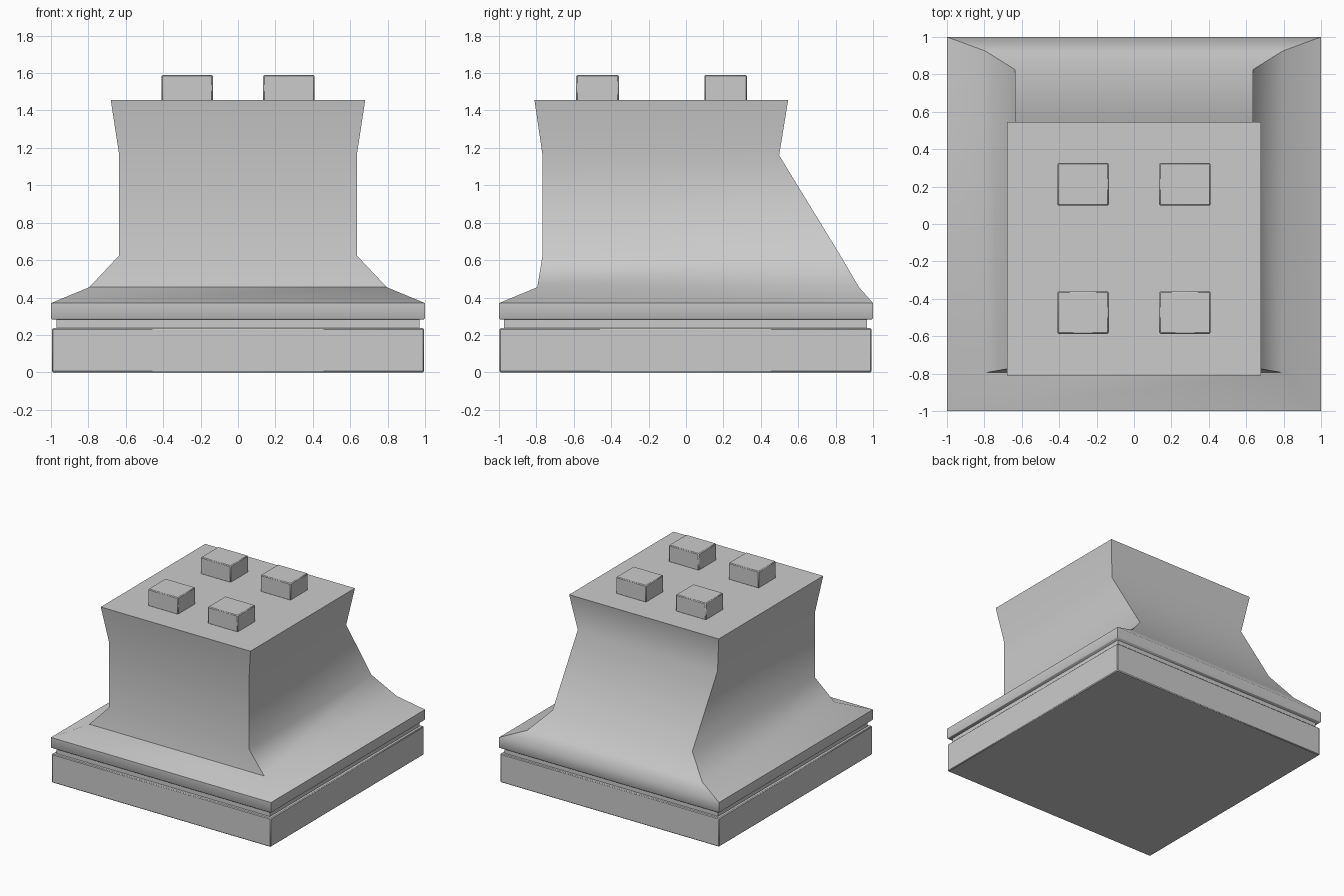
import bpy, bmesh
from math import radians

if "Cube" in bpy.data.objects:
    bpy.data.objects.remove(bpy.data.objects["Cube"])


def loft(name, rings, bevel=0.0):
    """Stack of rectangles (half width, front y, back y, z), capped at both ends."""
    bm = bmesh.new()
    loops = [[bm.verts.new(p) for p in
              ((-w, f, z), (w, f, z), (w, b, z), (-w, b, z))] for w, f, b, z in rings]
    for lo, hi in zip(loops, loops[1:]):
        for i in range(4):
            j = (i + 1) % 4
            bm.faces.new((lo[i], lo[j], hi[j], hi[i]))
    bm.faces.new(loops[0][::-1])
    bm.faces.new(loops[-1])
    mesh = bpy.data.meshes.new(name)
    bm.to_mesh(mesh)
    bm.free()
    ob = bpy.data.objects.new(name, mesh)
    bpy.context.collection.objects.link(ob)
    bpy.ops.object.select_all(action='DESELECT')
    ob.select_set(True)
    bpy.context.view_layer.objects.active = ob
    if bevel:
        mod = ob.modifiers.new("soft_edges", 'BEVEL')
        mod.width = bevel
        mod.segments = 1
    bpy.ops.object.shade_smooth_by_angle(angle=radians(46))
    return ob


# Square foot and recessed groove
loft("base_slab", [(0.995, -0.998, 0.992, 0.0), (0.995, -0.998, 0.992, 0.236)], 0.006)
loft("groove_core", [(0.97, -0.972, 0.968, 0.22), (0.97, -0.972, 0.968, 0.3)])

# Flared body: skirt, upright neck, sloping back and outward lip
loft("body", [
    (0.995, -0.995, 0.995, 0.283),
    (1.0, -1.0, 1.0, 0.288),
    (1.0, -1.0, 1.0, 0.37),
    (0.795, -0.795, 0.925, 0.455),
    (0.635, -0.767, 0.825, 0.625),
    (0.635, -0.767, 0.498, 1.16),
    (0.68, -0.81, 0.546, 1.455),
])

# Four studs on top
for side, x in (("left", -0.272), ("right", 0.272)):
    for end, y in (("front", -0.473), ("back", 0.212)):
        stud = loft(f"stud_{end}_{side}",
                    [(0.137, -0.114, 0.114, 1.45), (0.137, -0.114, 0.114, 1.59)], 0.006)
        stud.location = (x, y, 0)
